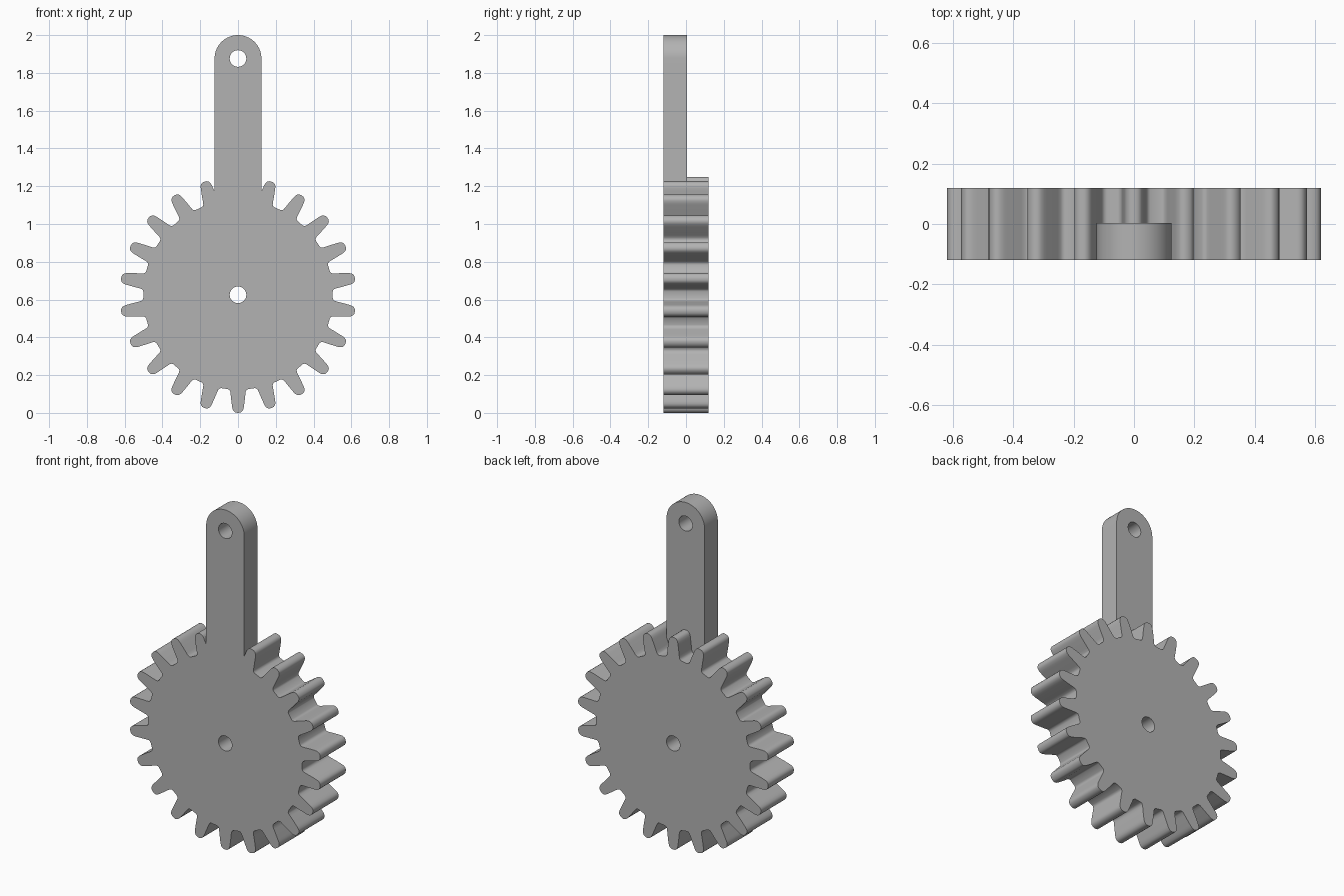
import bpy, bmesh, math
from mathutils import Matrix, Vector

if "Cube" in bpy.data.objects:
    bpy.data.objects.remove(bpy.data.objects["Cube"])

TEETH = 22
GEAR_Z, PIN_Z = 0.625, 1.876
FRONT, BACK, ARM_BACK = -0.119, 0.119, 0.004
ARM_R, HOLE_R = 0.124, 0.044

grey = bpy.data.materials.new("plain grey")
grey.diffuse_color = (0.45, 0.45, 0.45, 1)
grey.use_nodes = True
grey.node_tree.nodes["Principled BSDF"].inputs["Base Color"].default_value = grey.diffuse_color


def prism(name, outline, y0, y1):
    """Extrude an (x, z) outline from y0 to y1."""
    bm = bmesh.new()
    face = bm.faces.new([bm.verts.new((x, y0, z)) for x, z in outline])
    out = bmesh.ops.extrude_face_region(bm, geom=[face])["geom"]
    moved = [v for v in out if isinstance(v, bmesh.types.BMVert)]
    bmesh.ops.translate(bm, vec=(0, y1 - y0, 0), verts=moved)
    bmesh.ops.recalc_face_normals(bm, faces=bm.faces)
    mesh = bpy.data.meshes.new(name)
    bm.to_mesh(mesh)
    bm.free()
    mesh.materials.append(grey)
    obj = bpy.data.objects.new(name, mesh)
    bpy.context.collection.objects.link(obj)
    return obj


def circle(cz, r, n=40):
    return [(r * math.cos(2 * math.pi * i / n), cz + r * math.sin(2 * math.pi * i / n))
            for i in range(n)]


def combine(target, tool, operation):
    """Apply a boolean and drop the tool."""
    mod = target.modifiers.new("join", "BOOLEAN")
    mod.object, mod.operation, mod.solver = tool, operation, "EXACT"
    bpy.context.view_layer.objects.active = target
    bpy.ops.object.modifier_apply(modifier=mod.name)
    bpy.data.objects.remove(tool)


# Tooth flank: (half width, radius) from the root fillet to the rounded tip
flank = [(0.054, 0.499), (0.046, 0.503), (0.041, 0.512), (0.039, 0.527), (0.037, 0.546),
         (0.0345, 0.566), (0.032, 0.585), (0.0305, 0.596), (0.027, 0.609),
         (0.021, 0.618), (0.012, 0.6235)]
tooth = [(-w, r) for w, r in flank] + [(0, 0.625)] + [(w, r) for w, r in reversed(flank)]
gear_outline = []
for i in range(TEETH):
    turn = Matrix.Rotation(-2 * math.pi * i / TEETH, 2)
    for p in tooth:
        q = turn @ Vector(p)
        gear_outline.append((q.x, q.y + GEAR_Z))

# Arm with a round top, rooted inside the gear body
arm_outline = [(-ARM_R, 1.0), (ARM_R, 1.0)]
for i in range(41):
    a = math.pi * i / 40
    arm_outline.append((ARM_R * math.cos(a), PIN_Z + ARM_R * math.sin(a)))

gear = prism("gear_with_arm", gear_outline, FRONT, BACK)
arm = prism("arm", arm_outline, FRONT, ARM_BACK)
combine(gear, arm, "UNION")

# Shaft hole and pin hole
for cz in (GEAR_Z, PIN_Z):
    hole = prism("hole_cutter", circle(cz, HOLE_R), -0.3, 0.3)
    hole.hide_render = True
    combine(gear, hole, "DIFFERENCE")

gear.select_set(True)
bpy.context.view_layer.objects.active = gear
bpy.ops.object.shade_smooth_by_angle(angle=math.radians(35))
